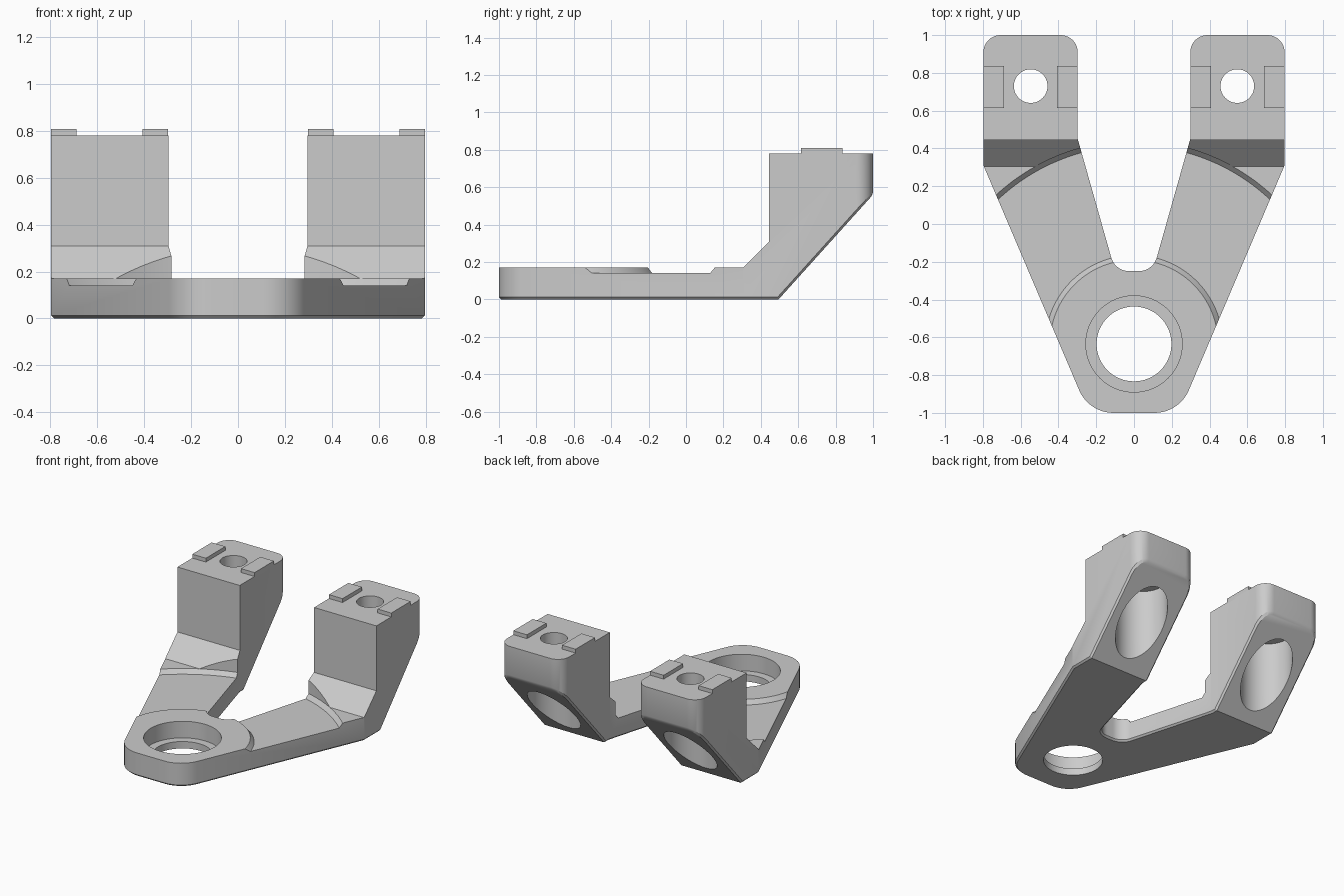
import bpy, bmesh, math
from mathutils import Vector, Matrix

if "Cube" in bpy.data.objects:
    bpy.data.objects.remove(bpy.data.objects["Cube"], do_unlink=True)

GREY = (0.6, 0.6, 0.6, 1)
grey = bpy.data.materials.new("plain_grey")
grey.use_nodes = True
grey.diffuse_color = GREY
grey.node_tree.nodes["Principled BSDF"].inputs["Base Color"].default_value = GREY


def make_object(name, bm):
    bmesh.ops.recalc_face_normals(bm, faces=bm.faces)
    mesh = bpy.data.meshes.new(name)
    bm.to_mesh(mesh)
    bm.free()
    mesh.materials.append(grey)
    obj = bpy.data.objects.new(name, mesh)
    bpy.context.collection.objects.link(obj)
    return obj


def prism(name, points, direction):
    """Closed polygon extruded along a direction."""
    bm = bmesh.new()
    start = [bm.verts.new(p) for p in points]
    end = [bm.verts.new(Vector(p) + Vector(direction)) for p in points]
    bm.faces.new(start)
    bm.faces.new(reversed(end))
    for i in range(len(points)):
        bm.faces.new((start[i - 1], end[i - 1], end[i], start[i]))
    return make_object(name, bm)


def cylinder(name, x, y, radius, z0, z1):
    bm = bmesh.new()
    bmesh.ops.create_cone(bm, cap_ends=True, segments=64, radius1=radius, radius2=radius,
                          depth=z1 - z0, matrix=Matrix.Translation((x, y, (z0 + z1) / 2)))
    return make_object(name, bm)


def lathe(name, profile, y, steps=128):
    """Closed (radius, z) profile turned about a vertical axis."""
    bm = bmesh.new()
    rings = []
    for i in range(steps):
        a = math.tau * i / steps
        rings.append([bm.verts.new((r * math.sin(a), y + r * math.cos(a), z)) for r, z in profile])
    n = len(profile)
    for i in range(steps):
        a, b = rings[i - 1], rings[i]
        for k in range(n):
            bm.faces.new((a[k - 1], a[k], b[k], b[k - 1]))
    return make_object(name, bm)


def rounded(corners, steps=10):
    """Replace each (x, y, tangent length) corner by an arc."""
    out = []
    for i, (x, y, t) in enumerate(corners):
        p = Vector((x, y))
        if not t:
            out.append(p)
            continue
        u = (Vector(corners[i - 1][:2]) - p).normalized()
        v = (Vector(corners[(i + 1) % len(corners)][:2]) - p).normalized()
        mid = (u + v).normalized()
        centre = p + mid * (t / u.dot(mid))
        a, b = p + u * t - centre, p + v * t - centre
        start, sweep = math.atan2(a.y, a.x), math.atan2(a.x * b.y - a.y * b.x, a.dot(b))
        for k in range(steps + 1):
            angle = start + sweep * k / steps
            out.append(centre + a.length * Vector((math.cos(angle), math.sin(angle))))
    return out


def boolean(target, cutter, operation):
    mod = target.modifiers.new("cut", "BOOLEAN")
    mod.object, mod.operation, mod.solver = cutter, operation, "EXACT"
    bpy.context.view_layer.update()
    graph = bpy.context.evaluated_depsgraph_get()
    mesh = bpy.data.meshes.new_from_object(target.evaluated_get(graph))
    target.modifiers.clear()
    target.data = mesh
    bpy.data.objects.remove(cutter, do_unlink=True)


# Bracket body: forked plan outline crossed with the stepped side profile
half = [(0.239, -1, 0.13), (0.797, 0.31, 0), (0.797, 1, 0.09), (0.298, 1, 0.09),
        (0.298, 0.45, 0), (0.1, -0.25, 0.075)]
outline = half + [(-x, y, t) for x, y, t in reversed(half)]
body = prism("forked_bracket", [(p.x, p.y, -0.1) for p in rounded(outline)], (0, 0, 1.2))
side = [(-1.1, 0), (0.495, 0), (1, 0.56), (1.1, 0.671), (1.1, 0.78), (0.445, 0.78),
        (0.445, 0.31), (0.305, 0.17), (-1.1, 0.17)]
boolean(body, prism("side_profile", [(-1, y, z) for y, z in side], (2, 0, 0)), "INTERSECT")

# Small chamfer around the underside and sloping backs
bm = bmesh.new()
bm.from_mesh(body.data)
bmesh.ops.remove_doubles(bm, verts=bm.verts, dist=0.0001)
bm.normal_update()
rim = [e for e in bm.edges if len(e.link_faces) == 2
       and sum(f.normal.z < -0.3 for f in e.link_faces) == 1]
bmesh.ops.bevel(bm, geom=rim, offset=0.012, segments=1, affect="EDGES", clamp_overlap=True)
bm.to_mesh(body.data)
bm.free()

# Shallow recess swept over both arms around the pivot
PIVOT = -0.635
recess = [(0.47, 0.14), (1.05, 0.14), (1.075, 0.17), (1.075, 0.5), (0.445, 0.5), (0.445, 0.17)]
boolean(body, lathe("recess_cutter", recess, PIVOT), "DIFFERENCE")

# Pivot hole with counterbore
boolean(body, cylinder("pivot_hole", 0, PIVOT, 0.198, -0.1, 0.3), "DIFFERENCE")
boolean(body, cylinder("pivot_counterbore", 0, PIVOT, 0.255, 0.05, 0.3), "DIFFERENCE")

# Bolt holes and wide access bores in the posts
for x in (-0.547, 0.547):
    boolean(body, cylinder("bolt_hole", x, 0.73, 0.089, -0.1, 1), "DIFFERENCE")
    boolean(body, cylinder("access_bore", x, 0.73, 0.175, -0.1, 0.6), "DIFFERENCE")

# Locating tabs on the post tops
for s, label in ((1, "left"), (-1, "right")):
    for place, x0, x1 in (("inner", 0.298, 0.407), ("outer", 0.688, 0.797)):
        base = [(s * x0, 0.615, 0.77), (s * x1, 0.615, 0.77),
                (s * x1, 0.837, 0.77), (s * x0, 0.837, 0.77)]
        prism(f"{label}_{place}_tab", base, (0, 0, 0.038))

# Smooth the curved walls, keep machined edges sharp
for obj in bpy.context.selected_objects:
    obj.select_set(False)
body.select_set(True)
bpy.context.view_layer.objects.active = body
bpy.ops.object.shade_smooth_by_angle(angle=math.radians(25))
